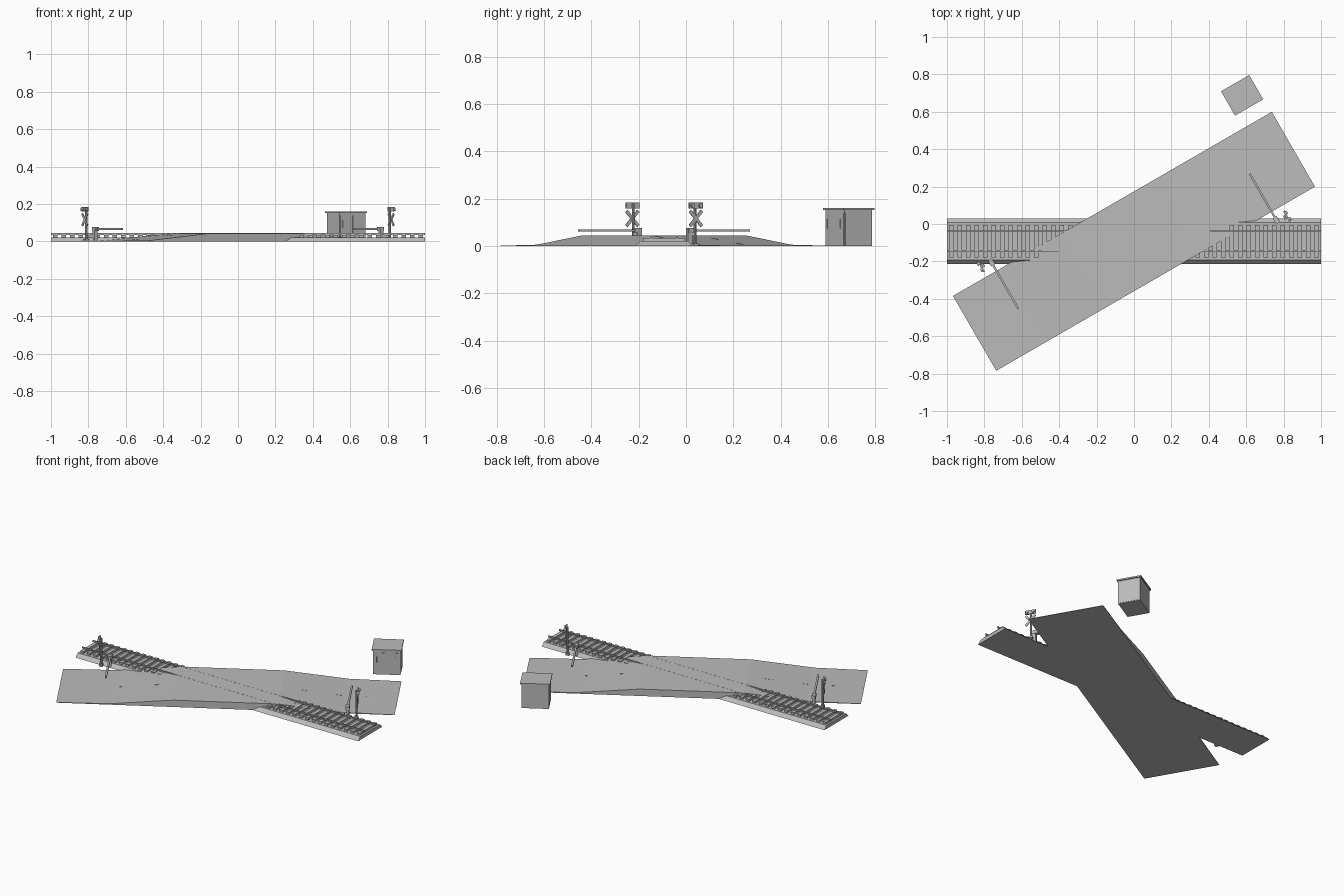
import bpy, bmesh
from math import radians, atan2
from mathutils import Matrix, Vector

cube = bpy.data.objects.get("Cube")
if cube:
    bpy.data.objects.remove(cube, do_unlink=True)

grey = bpy.data.materials.new("plain_grey")
grey.use_nodes = True
colour = (0.5, 0.5, 0.5, 1)
grey.diffuse_color = colour
grey.node_tree.nodes["Principled BSDF"].inputs["Base Color"].default_value = colour

T = Matrix.Translation
CENTRE = Vector((0, -0.0925, 0))
ROAD = T(CENTRE) @ Matrix.Rotation(radians(30), 4, "Z")
TRACK = T(CENTRE)


def finish(name, bm, matrix):
    bmesh.ops.recalc_face_normals(bm, faces=bm.faces)
    mesh = bpy.data.meshes.new(name)
    bm.to_mesh(mesh)
    bm.free()
    mesh.materials.append(grey)
    obj = bpy.data.objects.new(name, mesh)
    obj.matrix_world = matrix
    bpy.context.collection.objects.link(obj)
    return obj


def boxes(name, items, frame):
    """One object from (size, centre[, tilt matrix]) boxes."""
    bm = bmesh.new()
    for size, centre, *tilt in items:
        turn = tilt[0] if tilt else Matrix()
        m = T(Vector(centre)) @ turn @ Matrix.Diagonal((*size, 1))
        bmesh.ops.create_cube(bm, size=1, matrix=m)
    return finish(name, bm, frame)


def cylinder(name, radius, depth, matrix, sides=12):
    bm = bmesh.new()
    bmesh.ops.create_cone(bm, cap_ends=True, segments=sides, radius1=radius,
                          radius2=radius, depth=depth)
    return finish(name, bm, matrix)


def extrude_profile(name, points, offset, frame):
    bm = bmesh.new()
    start = Vector(offset) * -0.5
    face = bm.faces.new([bm.verts.new(Vector(p) + start) for p in points])
    new = bmesh.ops.extrude_face_region(bm, geom=[face])["geom"]
    bmesh.ops.translate(bm, vec=offset,
                        verts=[v for v in new if isinstance(v, bmesh.types.BMVert)])
    return finish(name, bm, frame)


# Humped road
END, RAMP, CREST = 0.984, 0.675, 0.305
half = [(CREST, 0.044), (RAMP, 0.006), (END, 0.002), (END, 0)]
outline = [(u, 0, z) for u, z in half] + [(-u, 0, z) for u, z in reversed(half)]
extrude_profile("road", outline, (0, 0.462, 0), ROAD)

# Centre line dashes lying on the slopes
slope = atan2(half[0][1] - half[1][1], RAMP - CREST)
dashes = []
for side in (-1, 1):
    for u in (0.43, 0.64, 0.82):
        ramp = u < RAMP
        z = 0.006 + max(0, RAMP - u) * 0.038 / 0.37 if ramp else 0.0045
        tilt = Matrix.Rotation(side * slope if ramp else 0, 4, "Y")
        dashes.append(((0.045, 0.01, 0.002), (side * u, 0, z), tilt))
boxes("road_dashes", dashes, ROAD)

# Ballast bed, sleepers and rails
bed = [(0, -0.122, 0), (0, 0.122, 0), (0, 0.1, 0.022), (0, -0.1, 0.022)]
extrude_profile("ballast", bed, (2, 0, 0), TRACK)
COUNT = 44
step = 2 / COUNT
boxes("sleepers", [((0.022, 0.175, 0.014), (-1 + step * (i + 0.5), 0, 0.028))
                   for i in range(COUNT)], TRACK)
for side, name in ((1, "rail_back"), (-1, "rail_front")):
    y = side * 0.054
    boxes(name, [((2, 0.008, 0.002), (0, y, 0.036)),
                 ((2, 0.003, 0.006), (0, y, 0.039)),
                 ((2, 0.006, 0.004), (0, y, 0.0425))], TRACK)

# Barrier and warning signal at each end of the road
for end, turn in (("right", 0), ("left", 180)):
    frame = ROAD @ Matrix.Rotation(radians(turn), 4, "Z")

    barrier = frame @ T((0.716, -0.29, 0))
    boxes("barrier_pedestal_" + end,
          [((0.028, 0.028, 0.006), (0, 0, 0.003)),
           ((0.018, 0.022, 0.07), (0, 0, 0.04)),
           ((0.024, 0.034, 0.022), (0, 0.008, 0.066))], barrier)
    # Arm in banded segments
    boxes("barrier_arm_" + end,
          [((0.011, 0.046, 0.01), (0, 0.04 + 0.046 * i, 0.066)) for i in range(6)],
          barrier)

    signal = frame @ T((0.768, -0.293, 0))
    cylinder("signal_post_" + end, 0.006, 0.18, signal @ T((0, 0, 0.09)), 8)
    boxes("signal_base_" + end, [((0.022, 0.022, 0.012), (0, 0, 0.006))], signal)
    boxes("signal_cross_" + end,
          [((0.004, 0.086, 0.014), (0.008, 0, 0.117),
            Matrix.Rotation(radians(a), 4, "X")) for a in (48, -48)], signal)
    boxes("signal_board_" + end, [((0.008, 0.064, 0.024), (0.007, 0, 0.172))], signal)
    for side in (-1, 1):
        lamp = signal @ T((0.014, side * 0.019, 0.172)) @ Matrix.Rotation(radians(90), 4, "Y")
        cylinder("signal_lamp_" + end, 0.009, 0.012, lamp)

# Trackside hut with slab roof and doors
hut = T((0.578, 0.688, 0)) @ Matrix.Rotation(radians(30), 4, "Z")
boxes("hut_walls", [((0.16, 0.136, 0.152), (0, 0, 0.076))], hut)
boxes("hut_roof", [((0.174, 0.15, 0.009), (0, 0, 0.157))], hut)
boxes("hut_doors", [((0.074, 0.002, 0.135), (s * 0.0385, -0.0685, 0.072))
                    for s in (-1, 1)], hut)
boxes("hut_handles", [((0.004, 0.005, 0.04), (s, -0.07, 0.095))
                      for s in (-0.06, 0.05)], hut)
boxes("hut_side_panel", [((0.002, 0.062, 0.135), (0.0805, s * 0.0325, 0.072))
                         for s in (-1, 1)], hut)
